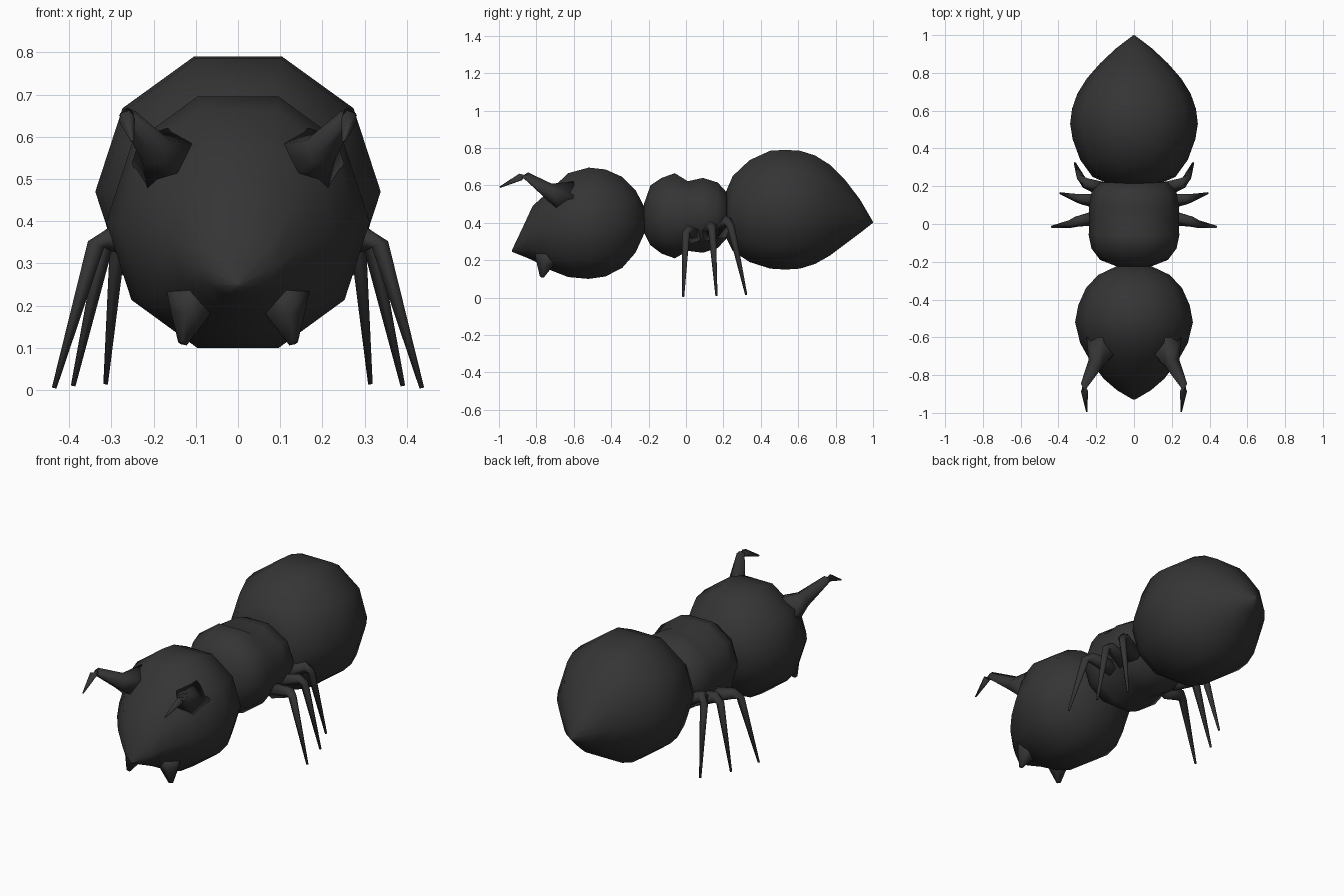
import bpy, bmesh, math
from mathutils import Vector

cube = bpy.data.objects.get("Cube")
if cube:
    bpy.data.objects.remove(cube, do_unlink=True)

shell = bpy.data.materials.new("charcoal shell")
shell.use_nodes = True
COLOUR = (0.035, 0.035, 0.035, 1)
shell.diffuse_color = COLOUR
shell.node_tree.nodes["Principled BSDF"].inputs["Base Color"].default_value = COLOUR


def loft(name, loops):
    """Skin a list of equal vertex loops and close both ends."""
    bm = bmesh.new()
    rings = [[bm.verts.new(p) for p in loop] for loop in loops]
    n = len(rings[0])
    for a, b in zip(rings, rings[1:]):
        for i in range(n):
            j = (i + 1) % n
            bm.faces.new((a[i], a[j], b[j], b[i]))
    bm.faces.new(rings[0])
    bm.faces.new(rings[-1])
    bmesh.ops.remove_doubles(bm, verts=bm.verts, dist=0.0005)
    bmesh.ops.recalc_face_normals(bm, faces=bm.faces)
    for f in bm.faces:
        f.smooth = True
    mesh = bpy.data.meshes.new(name)
    bm.to_mesh(mesh)
    bm.free()
    mesh.materials.append(shell)
    obj = bpy.data.objects.new(name, mesh)
    bpy.context.collection.objects.link(obj)
    return obj


def body(name, stations, sides=10):
    """Ten-sided body along y; each station is y, top z, bottom z, half width."""
    flat = math.cos(math.pi / sides)
    loops = []
    for y, top, bottom, width in stations:
        mid, half = (top + bottom) / 2, (top - bottom) / 2 / flat
        turns = [2 * math.pi * i / sides for i in range(sides)]
        loops.append([(width * math.cos(t), y, mid + half * math.sin(t)) for t in turns])
    return loft(name, loops)


def limb(name, path, radii, sides=5):
    """Bent tapering limb, built on the left and mirrored to the right."""
    pts = [Vector(p) for p in path]
    for side, sx in (("left", 1), ("right", -1)):
        loops = []
        for k, p in enumerate(pts):
            d = (pts[min(k + 1, len(pts) - 1)] - pts[max(k - 1, 0)]).normalized()
            u = d.cross(Vector((0, 1, 0.3))).normalized()
            v = d.cross(u)
            loop = []
            for i in range(sides):
                t = 2 * math.pi * i / sides
                q = p + radii[k] * (u * math.cos(t) + v * math.sin(t))
                loop.append((sx * q.x, q.y, q.z))
            loops.append(loop)
        loft(f"{side}_{name}", loops)


# Three body sections
body("head", [
    (-0.93, 0.255, 0.245, 0.005), (-0.88, 0.36, 0.225, 0.09), (-0.82, 0.49, 0.20, 0.16),
    (-0.72, 0.58, 0.145, 0.235), (-0.63, 0.665, 0.11, 0.285), (-0.52, 0.695, 0.10, 0.312),
    (-0.43, 0.685, 0.113, 0.295), (-0.34, 0.645, 0.16, 0.255), (-0.27, 0.575, 0.24, 0.19),
    (-0.22, 0.48, 0.35, 0.085)])
body("thorax", [
    (-0.225, 0.50, 0.35, 0.09), (-0.19, 0.60, 0.28, 0.18), (-0.13, 0.64, 0.235, 0.225),
    (-0.06, 0.665, 0.21, 0.24), (0.01, 0.622, 0.25, 0.237), (0.09, 0.64, 0.24, 0.238),
    (0.17, 0.615, 0.265, 0.225), (0.22, 0.56, 0.32, 0.18)])
body("abdomen", [
    (0.215, 0.57, 0.32, 0.14), (0.25, 0.65, 0.25, 0.22), (0.34, 0.735, 0.19, 0.285),
    (0.45, 0.785, 0.155, 0.325), (0.53, 0.79, 0.15, 0.338), (0.61, 0.785, 0.155, 0.328),
    (0.69, 0.76, 0.18, 0.30), (0.77, 0.71, 0.225, 0.25), (0.85, 0.63, 0.285, 0.18),
    (0.93, 0.525, 0.345, 0.095), (1.0, 0.405, 0.40, 0.003)])

# Legs: root, knee, foot
LEG_RADII = (0.045, 0.03, 0.022, 0.006)
limb("front_leg", [(0.18, 0.04, 0.33), (0.305, 0.015, 0.36), (0.335, 0.0, 0.345),
                   (0.435, -0.015, 0.005)], LEG_RADII)
limb("middle_leg", [(0.17, 0.12, 0.34), (0.28, 0.135, 0.38), (0.31, 0.14, 0.36),
                    (0.39, 0.163, 0.01)], LEG_RADII)
limb("rear_leg", [(0.15, 0.18, 0.35), (0.26, 0.22, 0.41), (0.28, 0.24, 0.38),
                  (0.313, 0.322, 0.015)], LEG_RADII)

# Feelers and jaws
limb("feeler", [(0.16, -0.64, 0.53), (0.20, -0.74, 0.57), (0.262, -0.855, 0.65),
                (0.264, -0.885, 0.645), (0.25, -0.995, 0.59)],
     (0.10, 0.045, 0.022, 0.02, 0.004))
limb("jaw", [(0.10, -0.74, 0.23), (0.115, -0.755, 0.17), (0.13, -0.77, 0.11)],
     (0.075, 0.045, 0.012))
